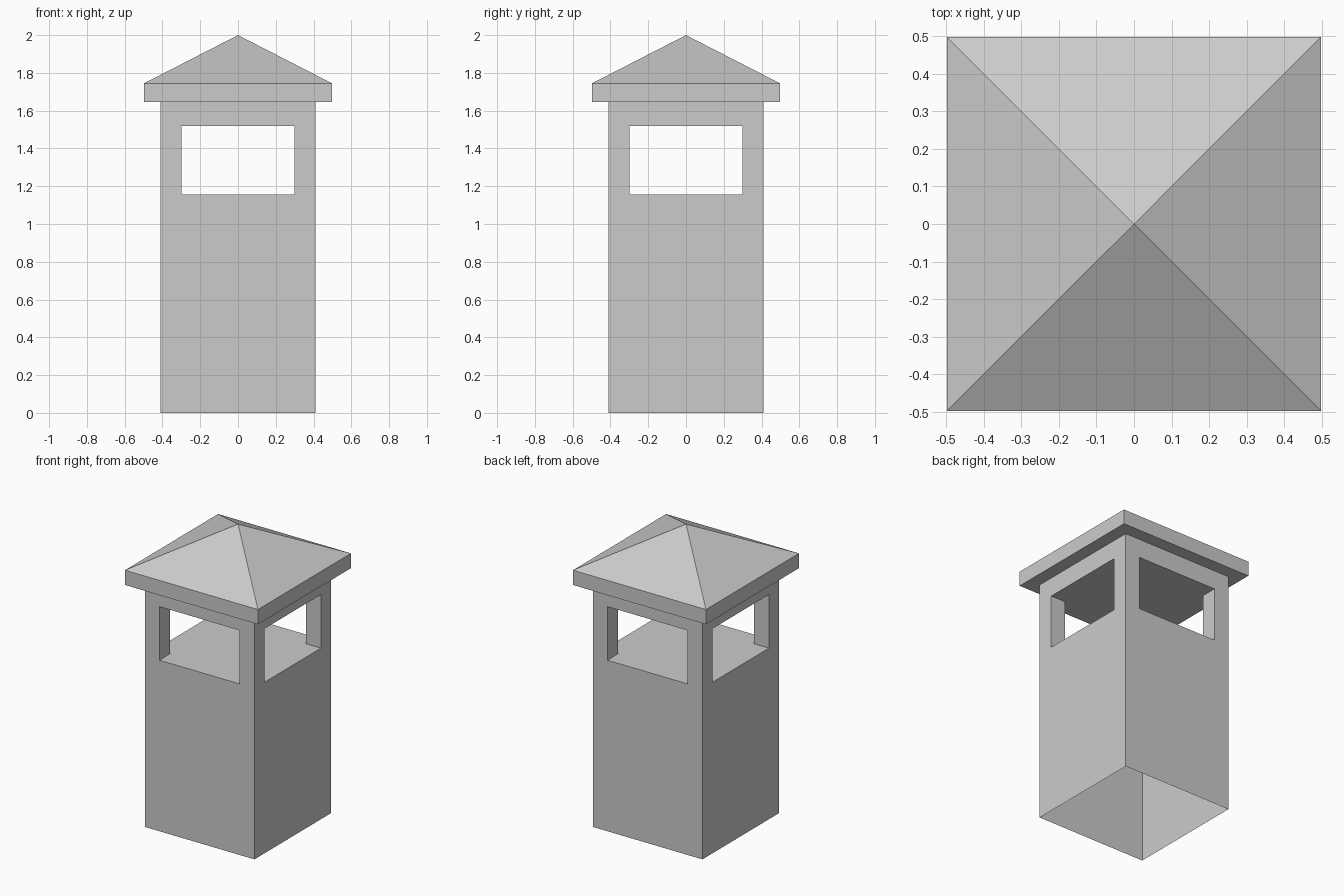
import bpy, bmesh

if "Cube" in bpy.data.objects:
    bpy.data.objects.remove(bpy.data.objects["Cube"])

BODY, OPEN, EAVE = 0.41, 0.30, 0.497            # half widths
SILL, HEAD, WALL_TOP, EAVE_TOP, APEX = 1.156, 1.518, 1.645, 1.745, 2.0


def make_object(name, bm):
    bmesh.ops.recalc_face_normals(bm, faces=bm.faces)
    mesh = bpy.data.meshes.new(name)
    bm.to_mesh(mesh)
    bm.free()
    ob = bpy.data.objects.new(name, mesh)
    bpy.context.collection.objects.link(ob)
    return ob


def box(name, hx, hy, z0, z1):
    bm = bmesh.new()
    bmesh.ops.create_cube(bm, size=1)
    for v in bm.verts:
        v.co = (v.co.x * 2 * hx, v.co.y * 2 * hy, z0 if v.co.z < 0 else z1)
    return make_object(name, bm)


# Tower body, cut through both ways so four corner posts remain
body = box("tower_body", BODY, BODY, 0, WALL_TOP)
cutters = [box("window_cutter_x", 1, OPEN, SILL, HEAD),
           box("window_cutter_y", OPEN, 1, SILL, HEAD)]
for cutter in cutters:
    mod = body.modifiers.new("windows", 'BOOLEAN')
    mod.operation, mod.solver, mod.object = 'DIFFERENCE', 'EXACT', cutter

# Bake the cuts, then open the hollow underside
cut_mesh = bpy.data.meshes.new_from_object(
    body.evaluated_get(bpy.context.evaluated_depsgraph_get()))
body.modifiers.clear()
body.data = cut_mesh
for cutter in cutters:
    bpy.data.objects.remove(cutter)
bm = bmesh.new()
bm.from_mesh(cut_mesh)
hidden = [f for f in bm.faces
          if all(v.co.z < 0.001 for v in f.verts)
          or all(v.co.z > WALL_TOP - 0.001 for v in f.verts)]
bmesh.ops.delete(bm, geom=hidden, context='FACES')
bm.to_mesh(cut_mesh)
bm.free()

# Roof: square eave slab whose top face is poked up into a pyramid
roof = box("roof", EAVE, EAVE, WALL_TOP, EAVE_TOP)
bm = bmesh.new()
bm.from_mesh(roof.data)
top = max(bm.faces, key=lambda f: f.calc_center_median().z)
apex = bmesh.ops.poke(bm, faces=[top])["verts"][0]
apex.co = (0, 0, APEX)
bm.normal_update()
bm.to_mesh(roof.data)
bm.free()
